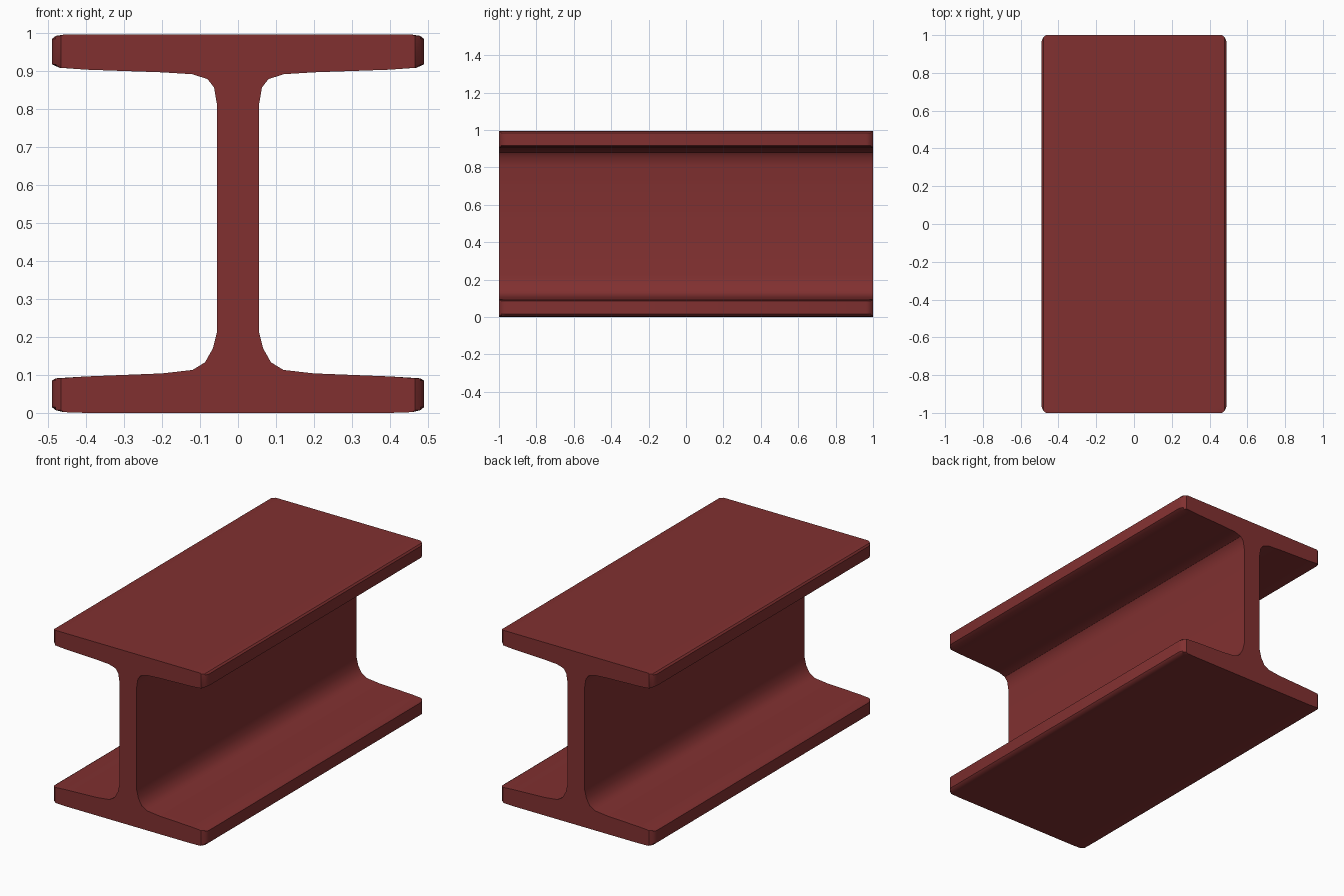
import bpy, bmesh
from math import radians

if "Cube" in bpy.data.objects:
    bpy.data.objects.remove(bpy.data.objects["Cube"])

# Right half of the I-beam cross-section, bottom to top (x, z)
HALF = [(0.46, 0.002), (0.48, 0.007), (0.49, 0.015), (0.49, 0.085), (0.48, 0.091),
        (0.40, 0.096), (0.20, 0.104), (0.12, 0.113), (0.087, 0.133), (0.066, 0.17),
        (0.055, 0.215), (0.055, 0.81), (0.063, 0.857), (0.08, 0.879), (0.12, 0.892),
        (0.20, 0.897), (0.40, 0.904), (0.47, 0.909), (0.49, 0.918), (0.49, 0.985),
        (0.48, 0.993), (0.46, 0.996)]
HALF = [(0.40, 0.0)] + HALF + [(0.40, 0.996)]
PROFILE = HALF + [(-x, z) for x, z in reversed(HALF)]

# Stations along the length: flange width narrows at the ends to round the corners
STATIONS = [(-1.0, 0.466), (-0.988, 0.481), (-0.965, 0.49),
            (0.965, 0.49), (0.988, 0.481), (1.0, 0.466)]

bm = bmesh.new()
rings = [[bm.verts.new((max(-w, min(w, x)), y, z)) for x, z in PROFILE]
         for y, w in STATIONS]
n = len(PROFILE)
for a, b in zip(rings, rings[1:]):
    for i in range(n):
        j = (i + 1) % n
        bm.faces.new((a[i], a[j], b[j], b[i]))

# End caps: strips between mirrored points
for ring in (rings[0], rings[-1]):
    for i in range(n // 2 - 1):
        bm.faces.new((ring[i], ring[i + 1], ring[n - 2 - i], ring[n - 1 - i]))
bmesh.ops.remove_doubles(bm, verts=bm.verts, dist=1e-5)
bmesh.ops.recalc_face_normals(bm, faces=bm.faces)

mesh = bpy.data.meshes.new("steel_beam")
bm.to_mesh(mesh)
bm.free()
beam = bpy.data.objects.new("steel_beam", mesh)
bpy.context.collection.objects.link(beam)

# Dark red paint
paint = bpy.data.materials.new("red_paint")
paint.diffuse_color = (0.22, 0.03, 0.03, 1)
paint.use_nodes = True
paint.node_tree.nodes["Principled BSDF"].inputs["Base Color"].default_value = paint.diffuse_color
mesh.materials.append(paint)

bpy.context.view_layer.objects.active = beam
beam.select_set(True)
bpy.ops.object.shade_smooth_by_angle(angle=radians(30))
